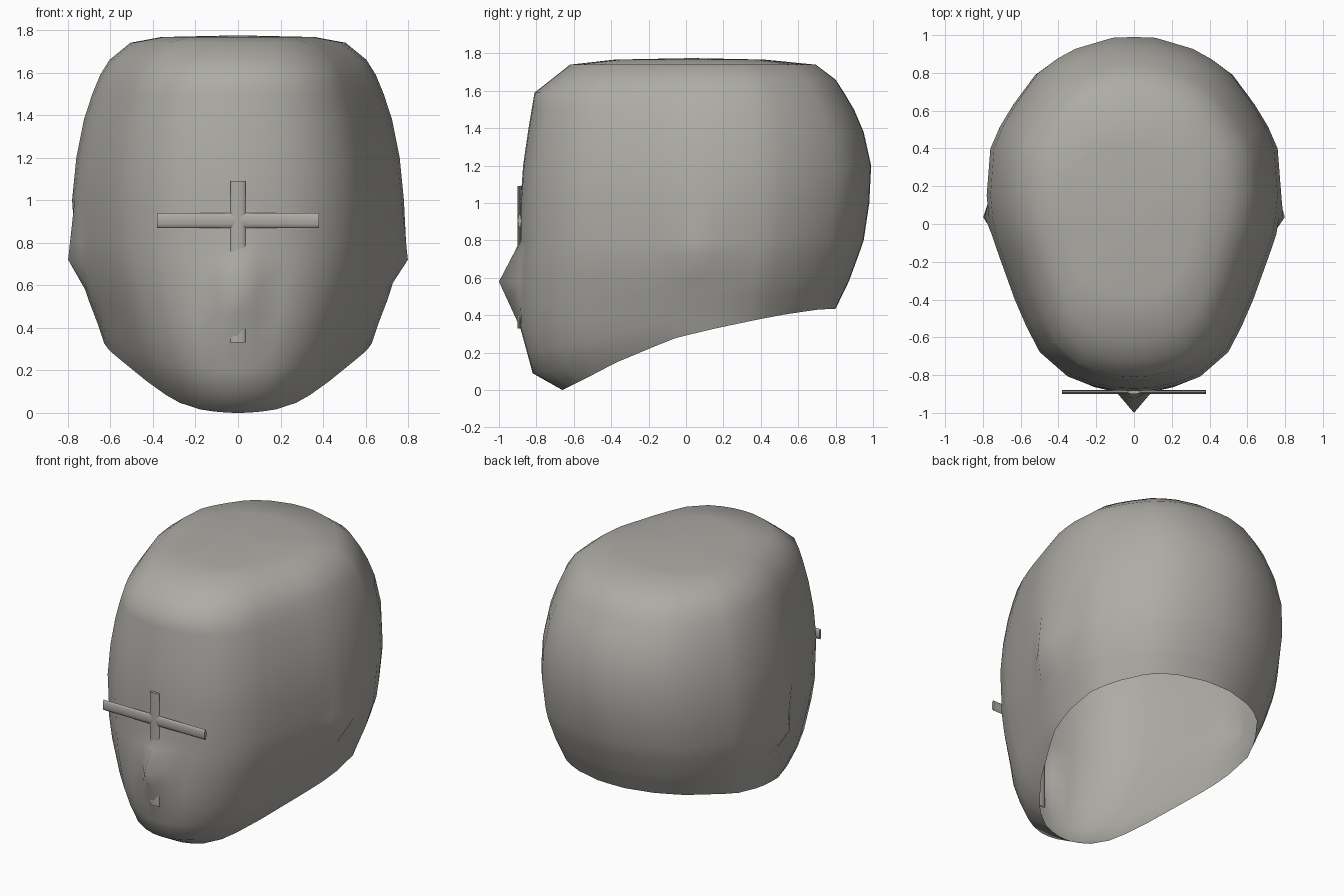
import bpy, bmesh, math

if "Cube" in bpy.data.objects:
    bpy.data.objects.remove(bpy.data.objects["Cube"])

grey = bpy.data.materials.new("warm_grey")
grey.diffuse_color = (0.42, 0.41, 0.38, 1)
grey.use_nodes = True
grey.node_tree.nodes["Principled BSDF"].inputs["Base Color"].default_value = grey.diffuse_color


def interp(table, v):
    """Piecewise linear lookup in a list of (key, value)."""
    if v <= table[0][0]:
        return table[0][1]
    for (a, fa), (b, fb) in zip(table, table[1:]):
        if v <= b:
            return fa + (fb - fa) * (v - a) / (b - a)
    return table[-1][1]


# Head profiles by height: front y, back y and half width
FRONT = [(0, -.66), (.09, -.82), (.33, -.885), (.58, -.895), (.8, -.885),
         (1.1, -.885), (1.35, -.85), (1.59, -.81), (1.74, -.62), (1.767, -.38)]
BACK = [(.2, .66), (.435, .80), (.6, .88), (.8, .95), (1.0, .98), (1.2, .99),
        (1.38, .95), (1.52, .89), (1.66, .80), (1.75, .68), (1.767, .42)]
WIDTH = [(0, .38), (.08, .46), (.17, .55), (.3, .62), (.42, .66), (.55, .71),
         (.72, .76), (1.0, .78), (1.2, .76), (1.4, .72), (1.57, .66),
         (1.73, .56), (1.767, .36)]
# Height of the slanted neck opening by y
RIM = [(-.66, 0), (-.55, .055), (-.33, .17), (-.05, .28), (.2, .34),
       (.5, .40), (.7, .43), (.8, .435)]
# Half of the plan outline, front to back, in unit size
PLAN = [(0, -1), (.13, -.995), (.29, -.97), (.45, -.925), (.64, -.80),
        (.73, -.67), (.81, -.53), (.92, -.30), (.965, -.20), (.985, -.11),
        (1, 0), (.975, .30), (.91, .44), (.82, .58), (.67, .77), (.54, .86),
        (.41, .925), (.15, .995), (0, 1)]
NOSE, EAR, MID_Y = 0, 9, .15


def surface(col, z):
    u, v = PLAN[col]
    x = u * interp(WIDTH, z)
    end = interp(FRONT, z) if v < 0 else interp(BACK, z)
    y = MID_Y + abs(v) * (end - MID_Y)
    if col == NOSE:
        y -= interp([(.33, 0), (.58, .105), (.8, 0)], z)
    if col == EAR:
        x += interp([(.58, 0), (.72, .05), (1.0, 0)], z)
    return x, y, z


def rim_height(col):
    lo, hi = 0.0, .58
    for _ in range(30):
        mid = (lo + hi) / 2
        if mid < interp(RIM, surface(col, mid)[1]):
            lo = mid
        else:
            hi = mid
    return hi


def column(col):
    base = rim_height(col)
    low = [base + f * (.58 - base) for f in (0, .155, .35, .57, .8)]
    return low + [.58, .72, .8, 1.0, 1.2, 1.38, 1.5, 1.59, 1.66, 1.74, 1.767]


def finish(bm, name):
    bmesh.ops.recalc_face_normals(bm, faces=bm.faces[:])
    me = bpy.data.meshes.new(name)
    bm.to_mesh(me)
    bm.free()
    me.materials.append(grey)
    for p in me.polygons:
        p.use_smooth = True
    ob = bpy.data.objects.new(name, me)
    bpy.context.collection.objects.link(ob)
    return ob


# Hollow head, open at the neck
bm = bmesh.new()
n = len(PLAN)
around = [(c, 1) for c in range(n)] + [(c, -1) for c in range(n - 2, 0, -1)]
grid = []
for c, side in around:
    pts = [surface(c, z) for z in column(c)]
    grid.append([bm.verts.new((side * x, y, z)) for x, y, z in pts])
crown = bm.verts.new((0, .03, 1.775))
for i, a in enumerate(grid):
    b = grid[(i + 1) % len(grid)]
    for j in range(len(a) - 1):
        bm.faces.new((a[j], b[j], b[j + 1], a[j + 1]))
    bm.faces.new((a[-1], b[-1], crown))
finish(bm, "head")


# Thin rounded guide bars crossing on the face
def bar(name, half_length, z, upright):
    bm = bmesh.new()
    bmesh.ops.create_cone(bm, cap_ends=True, segments=12, radius1=1, radius2=1, depth=2)
    for v in bm.verts:
        x, y, l = v.co
        v.co = (x * .035, y * .01, l * half_length) if upright else (l * half_length, y * .01, x * .035)
    ob = finish(bm, name)
    ob.location = (0, -.89, z)
    bpy.context.view_layer.objects.active = ob
    ob.select_set(True)
    bpy.ops.object.shade_smooth_by_angle(angle=math.radians(60))
    ob.select_set(False)


bar("brow_bar", .38, .905, False)
bar("centre_bar", .38, .71, True)
